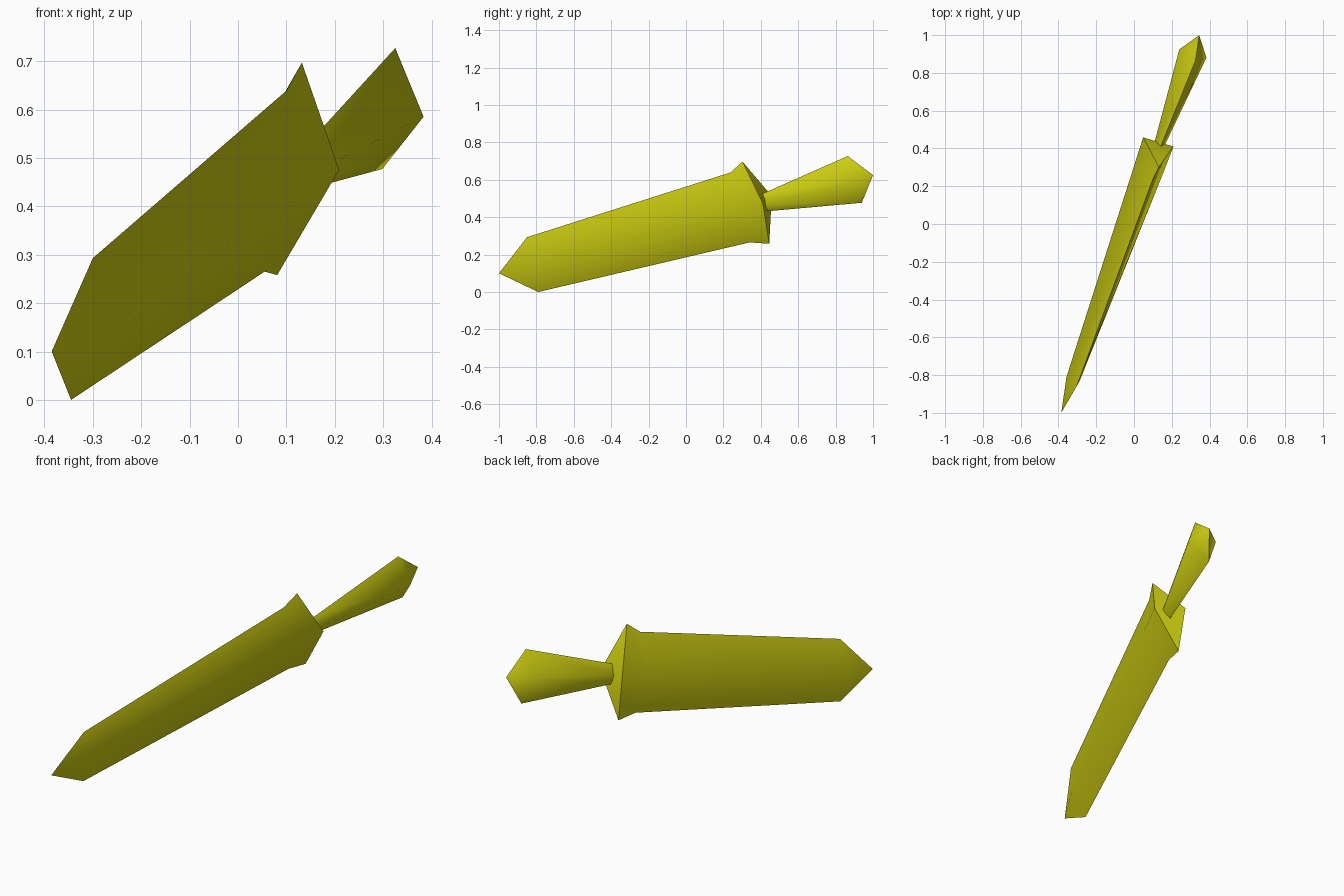
import bpy, bmesh, math
from mathutils import Vector

if "Cube" in bpy.data.objects:
    bpy.data.objects.remove(bpy.data.objects["Cube"])

# Shared directions: along the dagger, and across its thickness
ALONG = Vector((0.33, 0.91, 0.248)).normalized()
ACROSS = Vector((0.929, -0.278, -0.217)).normalized()

yellow = bpy.data.materials.new("dark_yellow")
yellow.diffuse_color = (0.62, 0.62, 0.006, 1)
yellow.use_nodes = True
yellow.node_tree.nodes["Principled BSDF"].inputs["Base Color"].default_value = yellow.diffuse_color


def diamond(bm, top, bottom, thick, advance=0.0):
    """Diamond section: two thin edges and two side ridges."""
    top, bottom = Vector(top), Vector(bottom)
    mid = (top + bottom) / 2 + ALONG * advance
    pts = (top, mid + ACROSS * thick, bottom, mid - ACROSS * thick)
    return [bm.verts.new(p) for p in pts]


def loft(bm, a, b):
    for i in range(4):
        j = (i + 1) % 4
        bm.faces.new((a[i], a[j], b[j], b[i]))


def point(bm, ring, tip):
    v = bm.verts.new(tip)
    for i in range(4):
        bm.faces.new((ring[i], ring[(i + 1) % 4], v))


def cap(bm, ring):
    """Close a section with a fold from side ridge to side ridge."""
    t, r, b, l = ring
    bm.faces.new((t, r, l))
    bm.faces.new((r, b, l))


def part(name, sections, tip, tip_at_start):
    bm = bmesh.new()
    rings = [diamond(bm, *s) for s in sections]
    for a, b in zip(rings, rings[1:]):
        loft(bm, a, b)
    point(bm, rings[0 if tip_at_start else -1], tip)
    cap(bm, rings[-1 if tip_at_start else 0])
    bmesh.ops.recalc_face_normals(bm, faces=bm.faces)
    me = bpy.data.meshes.new(name)
    bm.to_mesh(me)
    bm.free()
    me.materials.append(yellow)
    ob = bpy.data.objects.new(name, me)
    bpy.context.collection.objects.link(ob)
    bpy.ops.object.select_all(action='DESELECT')
    ob.select_set(True)
    bpy.context.view_layer.objects.active = ob
    bpy.ops.object.shade_smooth_by_angle(angle=math.radians(70))


# Blade: pointed tip, shoulder, long taper, flared guard with folded back
part("blade", [
    ((-0.30, -0.85, 0.293), (-0.345, -0.79, 0.0), 0.0375),
    ((0.10, 0.238, 0.639), (0.055, 0.34, 0.265), 0.081),
    ((0.132, 0.302, 0.697), (0.081, 0.445, 0.258), 0.086, 0.067),
], (-0.385, -1.0, 0.10), True)

# Handle: narrow neck widening to a pointed pommel
part("handle", [
    ((0.142, 0.412, 0.527), (0.13, 0.438, 0.432), 0.029),
    ((0.325, 0.865, 0.727), (0.298, 0.94, 0.477), 0.077),
], (0.345, 1.0, 0.625), False)
